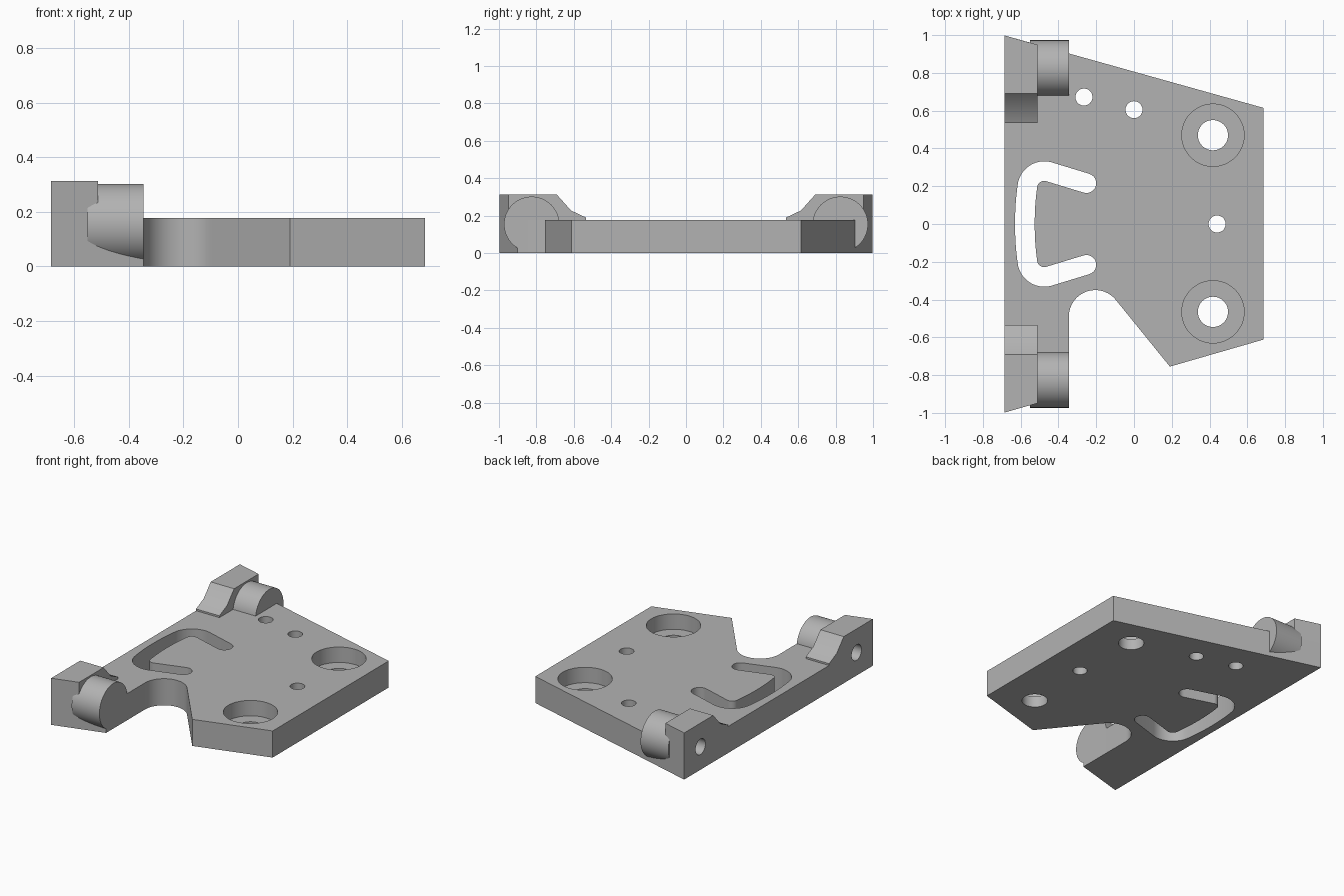
import bpy, bmesh
from math import sin, cos, pi, radians
from mathutils import Vector

if "Cube" in bpy.data.objects:
    bpy.data.objects.remove(bpy.data.objects["Cube"], do_unlink=True)

GREY = (0.45, 0.45, 0.45, 1)
grey = bpy.data.materials.new("machined grey")
grey.use_nodes = True
grey.diffuse_color = GREY
grey.node_tree.nodes["Principled BSDF"].inputs["Base Color"].default_value = GREY

THICK, LEFT, SLOPE = 0.178, -0.685, 0.283


def edge_y(x):
    """Half depth of the plate along its slanted ends."""
    return 0.998 + (LEFT - x) * SLOPE


def arc(cx, cy, r, a0, a1, n):
    angles = [radians(a0 + (a1 - a0) * i / n) for i in range(n + 1)]
    return [(cx + r * cos(a), cy + r * sin(a)) for a in angles]


def circle(cx, cy, r, n=48):
    return arc(cx, cy, r, 0, 360, n)[:-1]


def prism(name, outline, lo, hi, axis="z"):
    """Extrude an outline along z (points are x, y) or along x (points are y, z)."""
    place = {"z": lambda p, t: (p[0], p[1], t), "x": lambda p, t: (t, p[0], p[1])}[axis]
    bm = bmesh.new()
    low = [bm.verts.new(place(p, lo)) for p in outline]
    high = [bm.verts.new(place(p, hi)) for p in outline]
    bm.faces.new(low)
    bm.faces.new(high)
    for i in range(len(low)):
        j = (i + 1) % len(low)
        bm.faces.new((low[i], low[j], high[j], high[i]))
    bmesh.ops.recalc_face_normals(bm, faces=bm.faces)
    mesh = bpy.data.meshes.new(name)
    bm.to_mesh(mesh)
    bm.free()
    mesh.materials.append(grey)
    obj = bpy.data.objects.new(name, mesh)
    bpy.context.collection.objects.link(obj)
    return obj


def cut(target, cutters):
    bpy.context.view_layer.objects.active = target
    for c in cutters:
        mod = target.modifiers.new("cut", "BOOLEAN")
        mod.operation, mod.solver, mod.object = "DIFFERENCE", "EXACT", c
        bpy.ops.object.modifier_apply(modifier=mod.name)


def drill(x, y, r, lo=-0.1):
    return prism("hole_cutter", circle(x, y, r), lo, 0.4)


# Plate with a slanted back edge and a rounded notch at the front
outline = [(LEFT, -edge_y(LEFT)), (-0.345, -edge_y(-0.345))]
outline += arc(-0.205, -0.49, 0.14, 180, 38, 24)
outline += [(0.19, -0.755), (0.685, -0.612), (0.685, 0.615), (LEFT, edge_y(LEFT))]
plate = prism("base_plate", outline, 0, THICK)

# Curved C-shaped slot: offset a centre line to both sides and round its ends
W = 0.052
half = [Vector((-0.252, 0.216))]
half += [Vector(p) for p in arc(-0.475, 0.19, 0.09, 74, 174, 14)]
half += [Vector((-0.578 + 0.33 * y * y, y)) for y in (0.15, 0.1, 0.05)]
path = half + [Vector((-0.578, 0))] + [Vector((p.x, -p.y)) for p in reversed(half)]
sides = ([], [])
for i, p in enumerate(path):
    d = (path[min(i + 1, len(path) - 1)] - path[max(i - 1, 0)]).normalized()
    if 0 < i < len(path) - 1:
        d = ((path[i + 1] - p).normalized() + (p - path[i - 1]).normalized()).normalized()
    n = Vector((-d.y, d.x)) * W
    sides[0].append(p + n)
    sides[1].append(p - n)


def end_cap(centre, start):
    """Half circle running clockwise from one side of the slot to the other."""
    s = start - centre
    return [centre + Vector((s.x * cos(a) + s.y * sin(a), s.y * cos(a) - s.x * sin(a)))
            for a in [pi * k / 12 for k in range(1, 12)]]


slot = sides[0] + end_cap(path[-1], sides[0][-1]) + sides[1][::-1]
slot += end_cap(path[0], sides[1][0])
cutters = [prism("slot_cutter", slot, -0.1, 0.4)]

# Counterbored screw holes and small pin holes
for y in (-0.465, 0.47):
    cutters += [drill(0.418, y, 0.165, 0.075), drill(0.418, y, 0.08)]
for x, y in ((0.44, 0), (0, 0.605), (-0.265, 0.672)):
    cutters.append(drill(x, y, 0.045))

# Hinge lugs: ramped block and round boss at each end, with a blind pin hole
parts = [plate]
AXIS_Y, AXIS_Z = 0.825, 0.154
for side, label in ((1, "back"), (-1, "front")):
    ramp = [(1.1, THICK), (0.535, THICK), (0.535, 0.19), (0.615, 0.228), (0.69, 0.312), (1.1, 0.312)]
    block = prism(label + "_lug_block", [(side * y, z) for y, z in ramp], LEFT, -0.512, "x")
    trim = prism("trim_cutter", [(x, side * y) for x, y in (
        (-0.8, edge_y(-0.8)), (-0.3, edge_y(-0.3)), (-0.3, 1.4), (-0.8, 1.4))], -0.1, 0.5)
    boss = prism(label + "_lug_boss", circle(side * AXIS_Y, AXIS_Z, 0.148, 64), -0.55, -0.345, "x")
    pin = prism("pin_cutter", circle(side * AXIS_Y, AXIS_Z, 0.052), -0.8, -0.42, "x")
    cut(block, [trim, pin])
    cut(boss, [pin])
    cutters += [pin]
    bpy.data.objects.remove(trim, do_unlink=True)
    parts += [block, boss]

cut(plate, cutters)
for c in cutters:
    bpy.data.objects.remove(c, do_unlink=True)

# Smooth the round walls and keep the machined edges sharp
bpy.ops.object.select_all(action="DESELECT")
for p in parts:
    p.select_set(True)
bpy.context.view_layer.objects.active = plate
bpy.ops.object.shade_smooth_by_angle(angle=radians(30))
